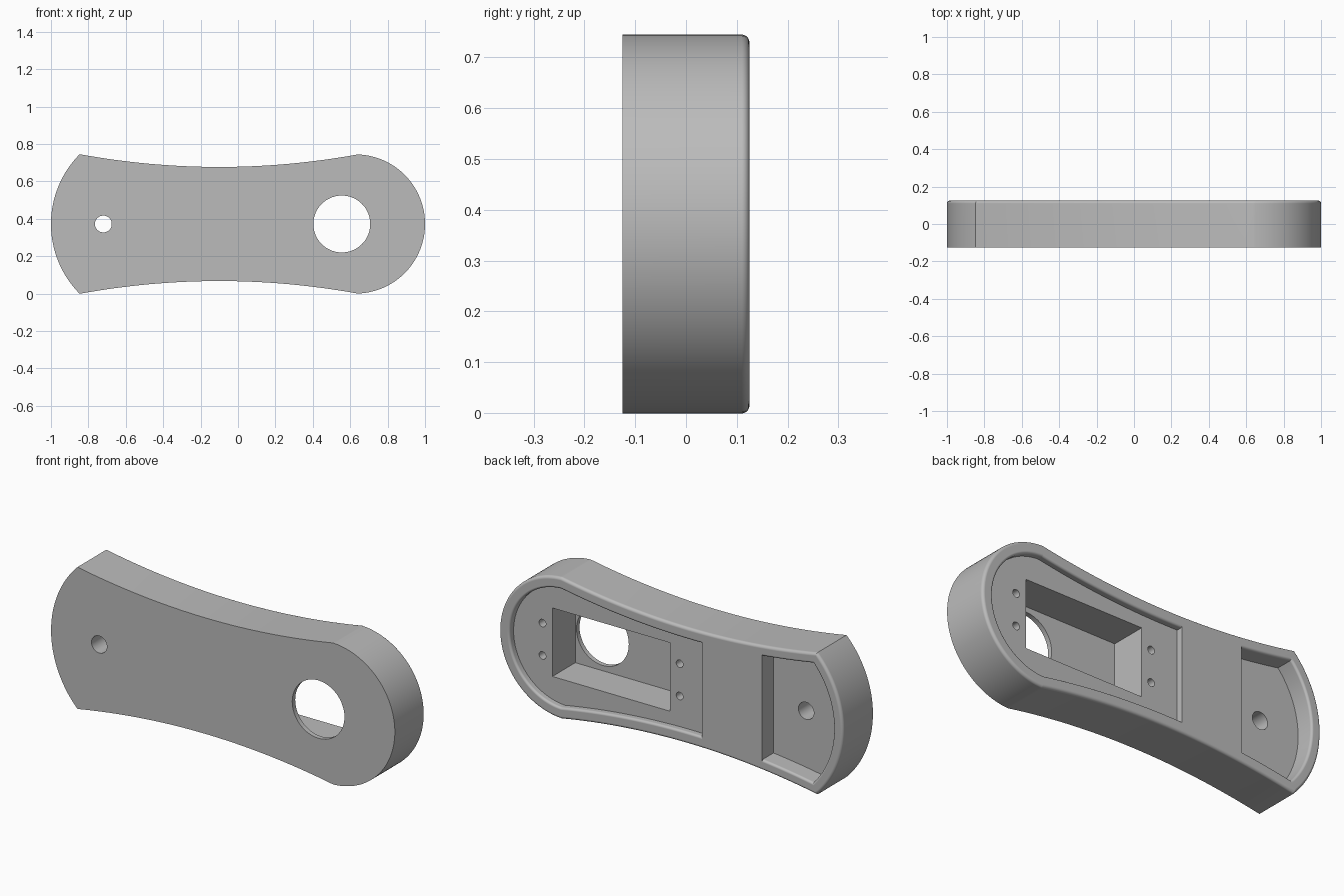
import bpy, bmesh, math
from mathutils import Matrix

cube = bpy.data.objects.get("Cube")
if cube:
    bpy.data.objects.remove(cube, do_unlink=True)

MID = 0.372            # height of the long axis
FRONT, BACK = -0.125, 0.125

grey = bpy.data.materials.new("plain grey")
grey.use_nodes = True
grey.diffuse_color = (0.5, 0.5, 0.5, 1)
grey.node_tree.nodes["Principled BSDF"].inputs["Base Color"].default_value = (0.5, 0.5, 0.5, 1)


# Half height of the three curves that bound the plate
def waist(x, inset):
    return 0.305 + 0.122 * (x + 0.1) ** 2 - inset


def arc(x, centre, radius):
    return math.sqrt(max(0, radius ** 2 - (x - centre) ** 2))


def crossing(inset, centre, tip):
    """x where the waist curve meets an end arc."""
    a, b, radius = centre, tip, abs(tip - centre)
    for _ in range(40):
        m = (a + b) / 2
        if arc(m, centre, radius) > waist(m, inset):
            a = m
        else:
            b = m
    return a


def outline(inset, x_from=None, x_to=None):
    """Closed outline, optionally cut off straight at either end."""
    cl, tl, cr, tr = -0.47, -1 + inset, 0.628, 1 - inset
    left, right = crossing(inset, cl, tl), crossing(inset, cr, tr)
    top = []
    if x_from is None:
        for i in range(24):
            x = tl + (left - tl) * (i / 24) ** 2
            top.append((x, arc(x, cl, cl - tl)))
    a = left if x_from is None else x_from
    b = right if x_to is None else x_to
    for i in range(33):
        x = a + (b - a) * i / 32
        top.append((x, waist(x, inset)))
    if x_to is None:
        for i in range(1, 33):
            x = cr + (tr - cr) * math.sin(math.pi / 2 * i / 32)
            if x > right + 0.002 or i > 8:
                top.append((x, arc(x, cr, tr - cr)))
    return top + [(x, -h) for x, h in reversed(top) if h > 1e-4]


def new_object(name, bm):
    bmesh.ops.recalc_face_normals(bm, faces=bm.faces)
    mesh = bpy.data.meshes.new(name)
    bm.to_mesh(mesh)
    bm.free()
    mesh.materials.append(grey)
    obj = bpy.data.objects.new(name, mesh)
    bpy.context.collection.objects.link(obj)
    return obj


def loft(name, sections, **limits):
    """Skin a stack of (y, inset) outlines."""
    bm = bmesh.new()
    rings = [[bm.verts.new((x, y, MID + z)) for x, z in outline(inset, **limits)]
             for y, inset in sections]
    n = len(rings[0])
    for r, s in zip(rings, rings[1:]):
        for i in range(n):
            j = (i + 1) % n
            bm.faces.new((r[i], r[j], s[j], s[i]))
    bm.faces.new(rings[0])
    bm.faces.new(rings[-1])
    return new_object(name, bm)


def pocket(name, floor, inset, r=0.012, **limits):
    """Cutter whose curved rim flares out in a small fillet."""
    steps = [math.pi / 2 * i / 6 for i in range(7)]
    flare = [(BACK - r + r * math.sin(t), inset - r * (1 - math.cos(t))) for t in steps]
    return loft(name, [(floor, inset)] + flare + [(BACK + 0.1, inset - r)], **limits)


def drill(name, x, z, radius, y0, y1, sides=48):
    bm = bmesh.new()
    place = Matrix.Translation((x, (y0 + y1) / 2, MID + z)) @ Matrix.Rotation(math.pi / 2, 4, "X")
    bmesh.ops.create_cone(bm, cap_ends=True, segments=sides, radius1=radius,
                          radius2=radius, depth=y1 - y0, matrix=place)
    return new_object(name, bm)


def box(name, x0, x1, half, y0, y1):
    bm = bmesh.new()
    place = (Matrix.Translation(((x0 + x1) / 2, (y0 + y1) / 2, MID))
             @ Matrix.Diagonal((x1 - x0, y1 - y0, 2 * half, 1)))
    bmesh.ops.create_cube(bm, size=1, matrix=place)
    return new_object(name, bm)


# Plate with a rounded back edge
R = 0.015
edge = [math.pi / 2 * i / 6 for i in range(7)]
plate = loft("arm_plate", [(FRONT, 0)] + [(BACK - R + R * math.sin(t), R * (1 - math.cos(t)))
                                          for t in edge])

# Recesses, motor opening and holes
cutters = [
    pocket("cover_recess", 0.09, 0.06, x_from=-0.18),
    pocket("end_pocket", 0.03, 0.055, x_to=-0.53),
    box("motor_opening", 0.03, 0.714, 0.18, -0.1, 0.2),
    drill("shaft_hole", 0.555, 0, 0.152, -0.2, 0, 96),
    drill("pivot_hole", -0.72, 0, 0.045, -0.2, 0.2),
]
for x in (-0.026, 0.772):
    for z in (-0.085, 0.085):
        cutters.append(drill("screw_hole", x, z, 0.02, 0, 0.2, 32))

bpy.ops.object.select_all(action="DESELECT")
bpy.context.view_layer.objects.active = plate
plate.select_set(True)
for cutter in cutters:
    cutter.hide_render = True
    mod = plate.modifiers.new("cut", "BOOLEAN")
    mod.operation = "DIFFERENCE"
    mod.solver = "EXACT"
    mod.object = cutter
    bpy.ops.object.modifier_apply(modifier=mod.name)
    bpy.data.objects.remove(cutter, do_unlink=True)

# Smooth curves, crisp edges
bpy.ops.object.shade_smooth_by_angle(angle=math.radians(30))
normals = plate.modifiers.new("flat_faces", "WEIGHTED_NORMAL")
normals.keep_sharp = True
